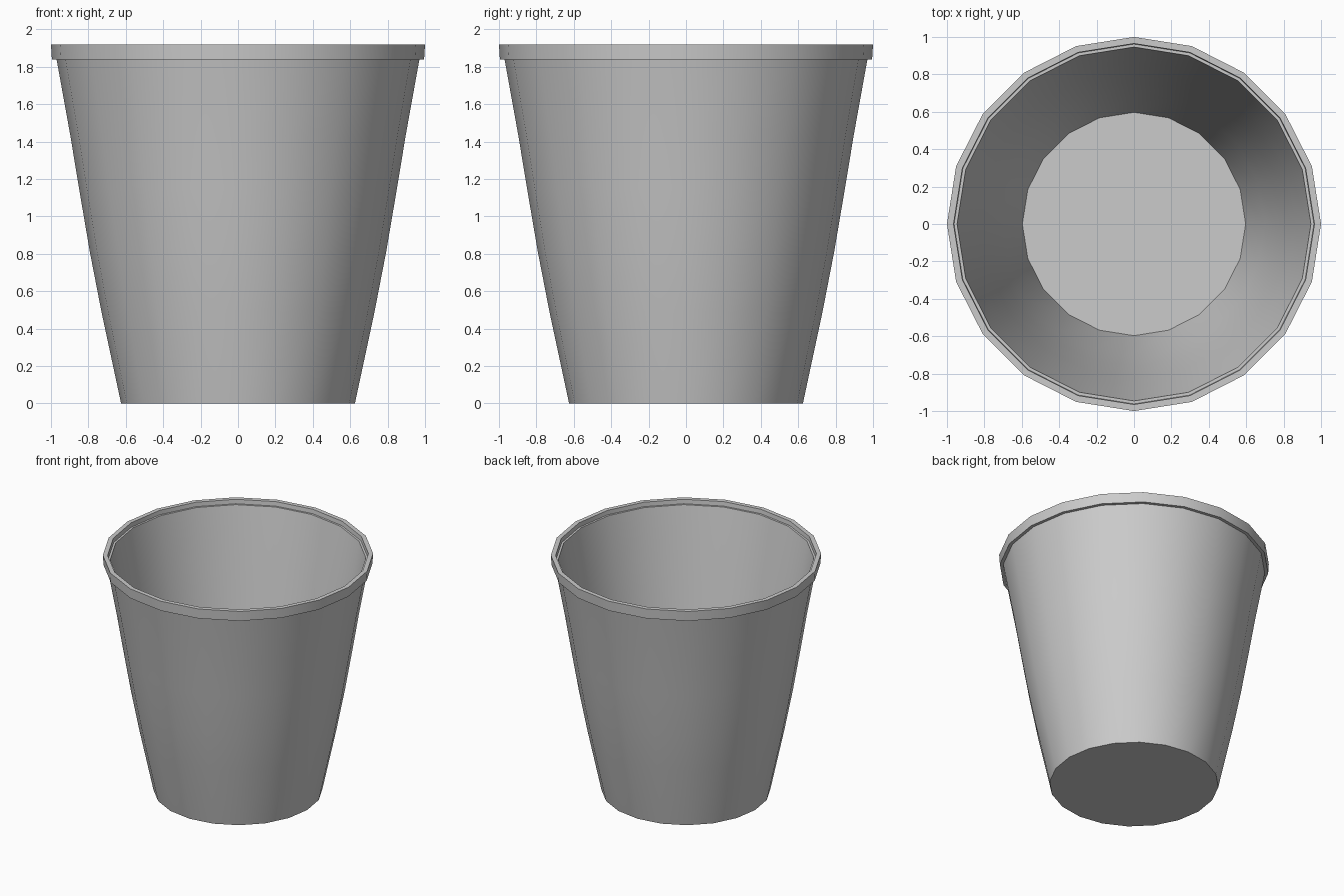
import bpy, bmesh, math

if "Cube" in bpy.data.objects:
    bpy.data.objects.remove(bpy.data.objects["Cube"])

SIDES = 20


def lathe(name, profile, closed=False):
    """Revolve (radius, z) points around z; open profiles are capped at both ends."""
    bm = bmesh.new()
    rings = []
    for r, z in profile:
        rings.append([bm.verts.new((r * math.cos(2 * math.pi * i / SIDES),
                                    r * math.sin(2 * math.pi * i / SIDES), z))
                      for i in range(SIDES)])
    pairs = list(zip(rings, rings[1:]))
    if closed:
        pairs.append((rings[-1], rings[0]))
    for a, b in pairs:
        for i in range(SIDES):
            j = (i + 1) % SIDES
            bm.faces.new((a[i], a[j], b[j], b[i]))
    if not closed:
        bm.faces.new(rings[0])
        bm.faces.new(rings[-1])
    bmesh.ops.recalc_face_normals(bm, faces=bm.faces)
    mesh = bpy.data.meshes.new(name)
    bm.to_mesh(mesh)
    bm.free()
    obj = bpy.data.objects.new(name, mesh)
    bpy.context.collection.objects.link(obj)
    bpy.ops.object.select_all(action='DESELECT')
    obj.select_set(True)
    bpy.context.view_layer.objects.active = obj
    bpy.ops.object.shade_smooth_by_angle(angle=math.radians(30))
    return obj


# Thin-walled tapered bin: outer wall, overhanging rim, inner ledge, inner wall, floor
outer = [(0.625, 0.0), (0.73, 0.49), (0.792, 0.81), (0.85, 1.15), (0.896, 1.43), (0.97, 1.84)]
rim = [(0.995, 1.84), (1.0, 1.92), (0.965, 1.92), (0.962, 1.885), (0.946, 1.885)]
inner = [(0.866, 1.43), (0.82, 1.15), (0.762, 0.81), (0.70, 0.49), (0.597, 0.02)]
lathe("bin_body", outer + rim + inner)
